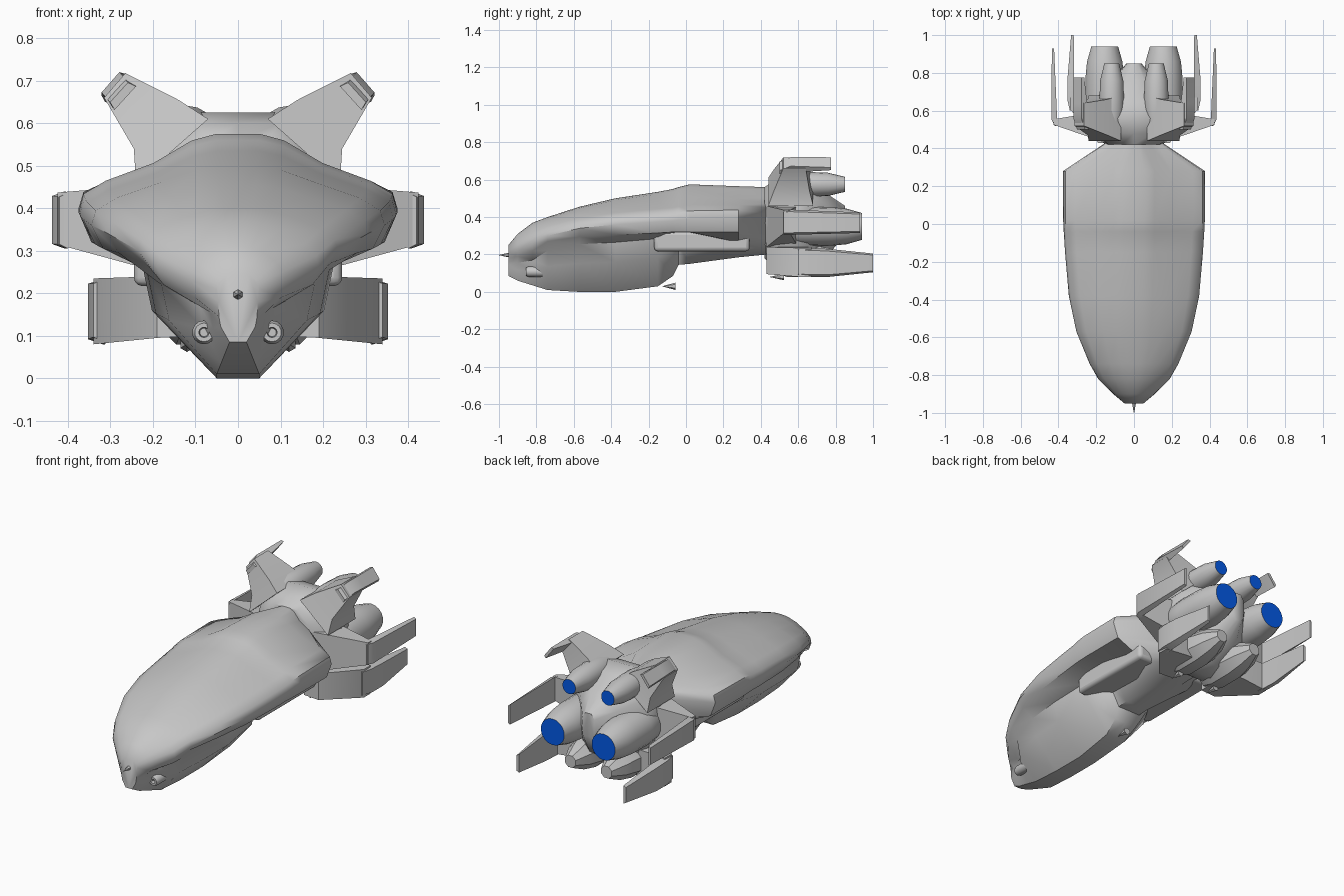
import bpy, bmesh, math
from mathutils import Vector

cube = bpy.data.objects.get("Cube")
if cube:
    bpy.data.objects.remove(cube, do_unlink=True)


def material(name, color):
    m = bpy.data.materials.new(name)
    m.use_nodes = True
    m.diffuse_color = color
    m.node_tree.nodes["Principled BSDF"].inputs["Base Color"].default_value = color
    return m


GREY = material("hull grey", (0.57, 0.57, 0.57, 1))
BLUE = material("engine blue", (0.001, 0.1, 0.8, 1))


def finish(name, bm, mirror=False, angle=35, bevel=0):
    bmesh.ops.recalc_face_normals(bm, faces=bm.faces)
    mesh = bpy.data.meshes.new(name)
    bm.to_mesh(mesh)
    bm.free()
    mesh.materials.append(GREY)
    mesh.materials.append(BLUE)
    ob = bpy.data.objects.new(name, mesh)
    bpy.context.collection.objects.link(ob)
    if bevel:
        mod = ob.modifiers.new("Bevel", 'BEVEL')
        mod.width, mod.segments = bevel, 3
    if mirror:
        ob.modifiers.new("Mirror", 'MIRROR')
    bpy.ops.object.select_all(action='DESELECT')
    ob.select_set(True)
    bpy.context.view_layer.objects.active = ob
    bpy.ops.object.shade_smooth_by_angle(angle=math.radians(angle))
    return ob


def loft(name, rings, glow_end=False, **kw):
    """Skin a row of closed rings and cap both ends."""
    bm = bmesh.new()
    rows = [[bm.verts.new(p) for p in ring] for ring in rings]
    n = len(rows[0])
    for a, b in zip(rows, rows[1:]):
        for i in range(n):
            j = (i + 1) % n
            bm.faces.new((a[i], a[j], b[j], b[i]))
    bm.faces.new(rows[0])
    end = bm.faces.new(rows[-1])
    end.material_index = int(glow_end)
    return finish(name, bm, **kw)


def turned(name, x, z, profile, sides=18, **kw):
    """Round part along y from (y, radius) pairs."""
    turn = [math.tau * (i + .5) / sides for i in range(sides)]
    return loft(name, [[(x + r * math.cos(a), y, z + r * math.sin(a)) for a in turn]
                       for y, r in profile], **kw)


def both_sides(half):
    return half + [(-x, y, z) for x, y, z in reversed(half) if x > 0]


def lerp(a, b, t):
    return a + (b - a) * t


# Main hull: shell width and crown, rim, recessed shelf, then keel
ROUND = [(.14, .01), (.29, .05), (.53, .17), (.83, .47), (.97, .74)]
RIDGED = [(.13, 0), (.29, .09), (.53, .41), (.83, .62), (.97, .77)]


def hull_ring(y, w, top, wide_z, rim_z, kx, kz, bx, bz):
    t = min(1, max(0, (y + .9) / 1.1))
    h = top - wide_z
    half = [(0, y, top)]
    for (fx, fa), (_, fb) in zip(ROUND, RIDGED):
        half.append((fx * w, y, top - h * lerp(fa, fb, t)))
    half += [(w, y, wide_z), (w * .92, y, rim_z), (kx, y, kz),
             (kx * .9, y, lerp(bz, kz, .6)), (bx, y, bz), (0, y, bz)]
    return both_sides(half)


loft("main_hull", [hull_ring(*s) for s in (
    (-.95, .05, .25, .21, .18, .045, .145, .02, .085),
    (-.9, .11, .31, .23, .19, .065, .155, .03, .06),
    (-.82, .19, .37, .26, .22, .09, .17, .04, .035),
    (-.74, .235, .4, .3, .27, .18, .22, .05, .01),
    (-.57, .305, .455, .34, .295, .215, .255, .05, 0),
    (-.38, .345, .5, .36, .305, .225, .265, .05, 0),
    (-.15, .365, .535, .375, .315, .21, .285, .06, .03),
    (-.07, .37, .55, .38, .32, .17, .31, .07, .085),
    (-.04, .372, .56, .385, .32, .14, .315, .07, .145),
    (.02, .375, .575, .39, .32, .14, .315, .07, .15),
    (.28, .375, .565, .4, .32, .22, .265, .08, .185),
    (.43, .15, .56, .42, .31, .13, .26, .09, .2))], angle=44)


# Engine block behind the hull
def block_ring(y, w, top, low):
    mid, h = (top + low) / 2, (top - low) / 2
    return both_sides([(0, y, top), (w * .45, y, top), (w * .9, y, mid + h * .65),
                       (w, y, mid), (w * .85, y, mid - h * .6),
                       (w * .45, y, low), (0, y, low)])


loft("engine_block", [block_ring(*s) for s in (
    (.42, .15, .56, .18), (.48, .22, .6, .12), (.56, .25, .625, .1),
    (.65, .23, .6, .12), (.76, .12, .52, .2), (.85, .04, .46, .3))], angle=50)

# Engines
turned("main_engine", .155, .35, [(.5, .06), (.58, .1), (.66, .105), (.78, .103),
       (.86, .095), (.94, .072)], glow_end=True, mirror=True)
turned("upper_engine", .118, .575, [(.5, .05), (.6, .066), (.66, .066), (.76, .062),
       (.85, .04)], glow_end=True, mirror=True)
turned("lower_pod", .11, .165, [(.46, .06), (.54, .092), (.68, .092), (.77, .072),
       (.85, .035)], sides=8, mirror=True)


def slab(name, stations):
    """Arm lofted through (top point, low point, front y, back y) stations."""
    loft(name, [[(a[0], y1, a[1]), (a[0], y2, a[1]), (b[0], y2, b[1]), (b[0], y1, b[1])]
                for a, b, y1, y2 in stations], mirror=True, angle=50)


def blade(name, stations):
    """Swept plate from (y, top point, low point, thickness) stations."""
    rings = []
    for y, top, low, thick in stations:
        t, l = Vector(top), Vector(low)
        d = (t - l).normalized()
        inward = Vector((-d.y, d.x)) * thick
        c = (t - l) * .08
        rings.append([(p.x, y, p.y) for p in
                      (t - c, t + inward, l + inward, l + c)])
    loft(name, rings, mirror=True)


# Upper fins: arm rising from the block, then a blade swept back
slab("upper_fin_arm", [((.07, .61), (.24, .46), .44, .68),
                       ((.14, .655), (.245, .54), .47, .66),
                       ((.265, .718), (.315, .66), .52, .64)])
blade("upper_fin_blade", [(.5, (.255, .7), (.305, .645), .02),
                          (.56, (.275, .725), (.325, .668), .035),
                          (.64, (.275, .725), (.325, .665), .035),
                          (.775, (.275, .725), (.325, .66), .015)])

# Side fins
slab("side_fin_arm", [((.15, .46), (.15, .24), .43, .6),
                      ((.425, .437), (.425, .315), .525, .555)])
blade("side_fin_blade", [(.52, (.42, .437), (.42, .305), .02),
                         (.555, (.437, .44), (.437, .305), .03),
                         (.93, (.435, .425), (.435, .315), .012)])

# Lower fins, swept back from the block
slab("lower_fin_arm", [((.1, .24), (.1, .1), .43, .66),
                       ((.19, .24), (.19, .095), .43, .67),
                       ((.34, .235), (.34, .08), .61, .67)])
blade("lower_fin_blade", [(.6, (.34, .235), (.34, .085), .03),
                          (.66, (.353, .235), (.353, .08), .04),
                          (.76, (.353, .23), (.353, .08), .035),
                          (1, (.333, .205), (.333, .105), .014)])

# Long side pods tucked under the shell rim
bm = bmesh.new()
bmesh.ops.create_cube(bm, size=1)
for v in bm.verts:
    v.co = (.165 + v.co.x * .16, .085 + v.co.y * .51, .271 + v.co.z * .108)
finish("side_pod", bm, mirror=True, bevel=.02)

# Nose guns and small sensor spikes
turned("nose_gun", .08, .108, [(-.76, .028), (-.84, .028), (-.855, .022),
       (-.855, .012), (-.835, .01)], sides=14, mirror=True)
turned("nose_spike", 0, .197, [(-1, .001), (-.94, .014)], sides=6)
turned("belly_spike", 0, .03, [(-.125, .001), (-.055, .02)], sides=6)
turned("rear_spike", .12, .08, [(.45, .001), (.525, .018)], sides=6, mirror=True)
